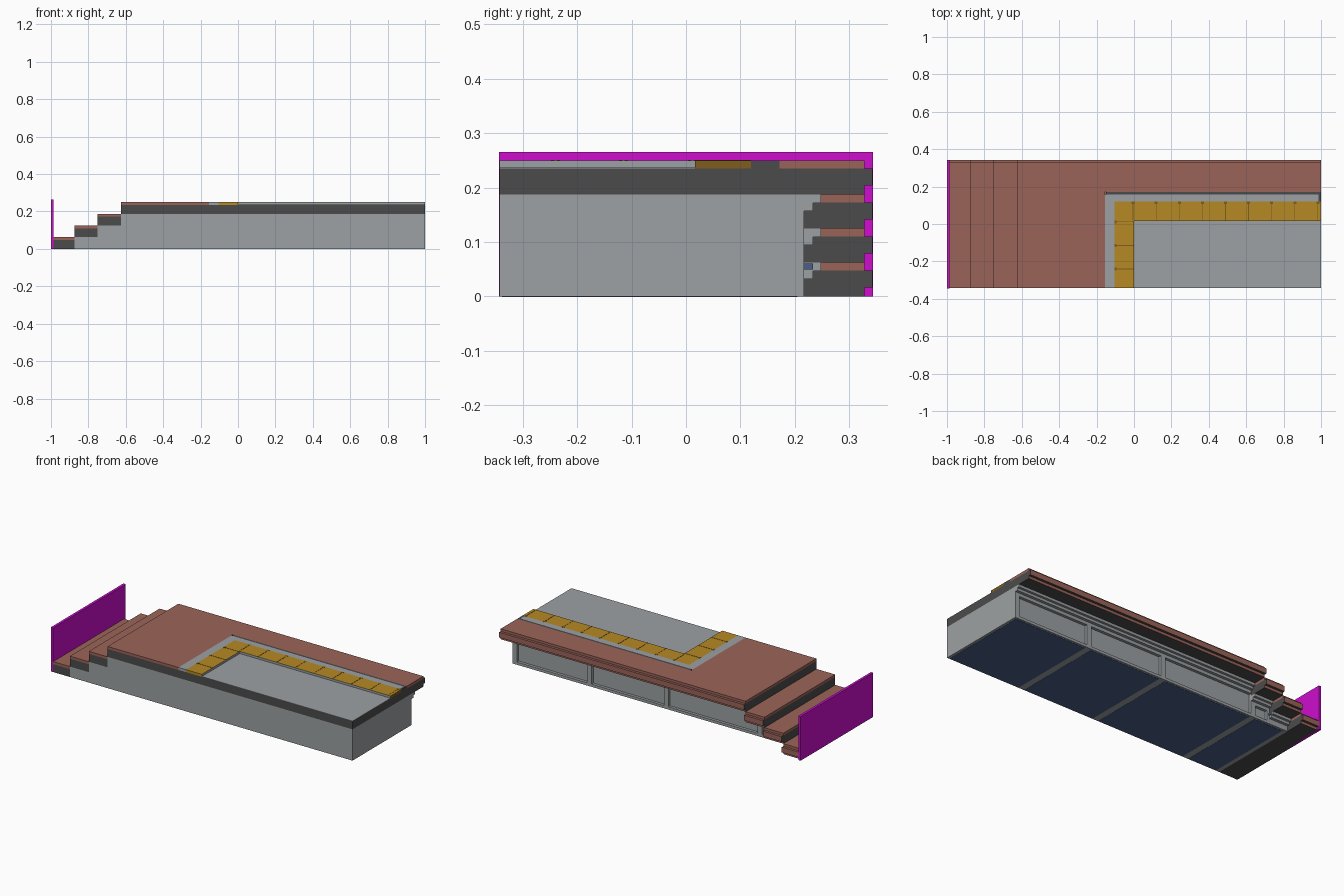
import bpy, bmesh
from mathutils import Vector

cube = bpy.data.objects.get("Cube")
if cube:
    bpy.data.objects.remove(cube, do_unlink=True)


def lin(c):
    c /= 255
    return c / 12.92 if c <= 0.04045 else ((c + 0.055) / 1.055) ** 2.4


def material(name, r, g, b):
    m = bpy.data.materials.new(name)
    m.use_nodes = True
    col = (lin(r), lin(g), lin(b), 1)
    m.diffuse_color = col
    bsdf = next(n for n in m.node_tree.nodes if n.type == 'BSDF_PRINCIPLED')
    bsdf.inputs["Base Color"].default_value = col
    bsdf.inputs["Roughness"].default_value = 0.8
    return m


GREY = material("light grey", 156, 161, 163)
DARK = material("dark grey", 75, 75, 75)
BROWN = material("red brown", 154, 100, 89)
GOLD = material("gold", 182, 137, 36)
OCHRE = material("dark gold", 126, 92, 30)
MAGENTA = material("magenta", 205, 14, 205)
BLUE = material("slate blue", 74, 95, 138)


def finish(name, bm, mats, rule=None):
    bmesh.ops.recalc_face_normals(bm, faces=bm.faces)
    bm.normal_update()
    if rule:
        for f in bm.faces:
            f.material_index = rule(f.normal, f.calc_center_median())
    me = bpy.data.meshes.new(name)
    bm.to_mesh(me)
    bm.free()
    for m in mats:
        me.materials.append(m)
    ob = bpy.data.objects.new(name, me)
    bpy.context.collection.objects.link(ob)
    return ob


def box(name, x0, x1, y0, y1, z0, z1, mats, rule=None):
    bm = bmesh.new()
    bmesh.ops.create_cube(bm, size=1)
    for v in bm.verts:
        v.co = Vector((x1 if v.co.x > 0 else x0,
                       y1 if v.co.y > 0 else y0,
                       z1 if v.co.z > 0 else z0))
    return finish(name, bm, mats if isinstance(mats, list) else [mats], rule)


def extrude(name, points, offset, mats, rule=None):
    bm = bmesh.new()
    face = bm.faces.new([bm.verts.new(p) for p in points])
    res = bmesh.ops.extrude_face_region(bm, geom=[face])
    new = [v for v in res["geom"] if isinstance(v, bmesh.types.BMVert)]
    bmesh.ops.translate(bm, verts=new, vec=offset)
    return finish(name, bm, mats, rule)


FRONT, BACK, EDGE, NOSE = -0.343, 0.217, 0.328, 0.343
RISE = 0.0625
LEVELS = [(-1.0, -0.875, 0.0), (-0.875, -0.75, RISE),
          (-0.75, -0.625, 2 * RISE), (-0.625, 1.0, 3 * RISE)]


# Platform body with stepped top
profile = [(-0.875, 0), (1, 0), (1, 3 * RISE), (-0.625, 3 * RISE),
           (-0.625, 2 * RISE), (-0.75, 2 * RISE), (-0.75, RISE), (-0.875, RISE)]
extrude("platform_body", [(x, FRONT, z) for x, z in profile],
        (0, 0.2 - FRONT, 0), [GREY])

# Slabs with a nosing along the back: dark ends and underside, brown top and back
for i, (x0, x1, z) in enumerate(LEVELS):
    nose = [(FRONT, z), (EDGE, z), (EDGE, z + 0.016), (NOSE, z + 0.016),
            (NOSE, z + 0.0475), (FRONT, z + 0.0475)]
    extrude(f"slab_{i + 1}", [(x0, y, h) for y, h in nose], (x1 - x0, 0, 0),
            [DARK, BROWN], lambda n, c: 1 if n.y > 0.5 or n.z > 0.5 else 0)
    if i < 3:
        box(f"tread_{i + 1}", x0, x1, FRONT, EDGE, z + 0.0475, z + RISE, BROWN)

# Back wall frame: rails, posts and cornices following the steps
box("bottom_rail", -0.875, 1, 0.2, BACK, 0, 0.016, GREY)
for i, (x0, x1, z) in enumerate(LEVELS[1:]):
    box(f"top_rail_{i + 1}", x0, x1, 0.2, BACK, max(z - 0.05, 0.016), z, GREY)
    box(f"lower_cornice_{i + 1}", x0, x1, 0.2, 0.234, z - 0.031, z - 0.0155, GREY)
    box(f"upper_cornice_{i + 1}", x0, x1, 0.2, 0.248, z - 0.0155, z, GREY)
POSTS = [0.985, 0.49, -0.02, -0.64]
for i, x in enumerate(POSTS):
    box(f"back_post_{i + 1}", x - 0.015, x + 0.015, 0.2, BACK, 0.016, 0.15, GREY)
box("step_post", -0.765, -0.735, 0.2, BACK, 0.016, 0.09, GREY)
box("blue_tag", -0.75, -0.746, 0.217, 0.234, 0.049, 0.06, BLUE)

# Underside panels between the cross strips
ends = [0.985, 0.49, -0.02, -0.64, -0.87]
for i in range(4):
    box(f"underside_panel_{i + 1}", ends[i + 1] + 0.02, ends[i] - (0.02 if i else 0),
        FRONT + 0.005, 0.205, -0.001, 0.002, BLUE)

# Upper deck layer around the sunken floor
Z0, Z1 = 3 * RISE + 0.0475, 4 * RISE
box("deck_side", -0.625, -0.155, FRONT, EDGE, Z0, Z1, BROWN)
box("deck_back", -0.155, 1, 0.172, EDGE, Z0, Z1, BROWN)
box("dark_edge_strip", -0.15, 1, 0.158, 0.172, Z0, Z1, DARK)
box("dark_end_cap", 0.987, 1, 0.12, 0.158, Z0, Z1, DARK)
box("border_side", -0.155, -0.105, FRONT, 0.158, Z0, Z1, GREY)
box("border_back", -0.105, 0.987, 0.12, 0.158, Z0, Z1, GREY)
box("sunken_floor", 0, 1, FRONT, 0.017, Z0 - 0.001, Z0 + 0.002, GREY)

# Gold tile bands with grey inner risers
box("gold_band_side", -0.105, 0, FRONT, 0.12, Z0, Z1, [GOLD, GREY],
    lambda n, c: 1 if n.x > 0.5 else 0)
box("gold_band_back", 0, 1, 0.017, 0.12, Z0, Z1, [GOLD, GREY, OCHRE],
    lambda n, c: 1 if n.y < -0.5 else 2 if n.x > 0.5 else 0)

# Tile joints and small corner notches
for i in range(9):
    x = -0.005 + 0.1235 * i
    box(f"back_joint_{i + 1}", x - 0.002, x + 0.002, 0.018, 0.12, Z1, Z1 + 0.001, OCHRE)
    box(f"back_notch_{i + 1}", x - 0.008, x + 0.008, 0.108, 0.12, Z1, Z1 + 0.001, OCHRE)
for i, y in enumerate((-0.24, -0.115, 0.012)):
    box(f"side_joint_{i + 1}", -0.105, 0, y - 0.002, y + 0.002, Z1, Z1 + 0.001, OCHRE)
    box(f"side_notch_{i + 1}", -0.105, -0.093, y - 0.008, y + 0.008, Z1, Z1 + 0.001, OCHRE)

# Upright panel at the foot of the steps
box("end_panel", -1.001, -0.986, FRONT - 0.001, NOSE + 0.0005, 0, 0.265, MAGENTA)
